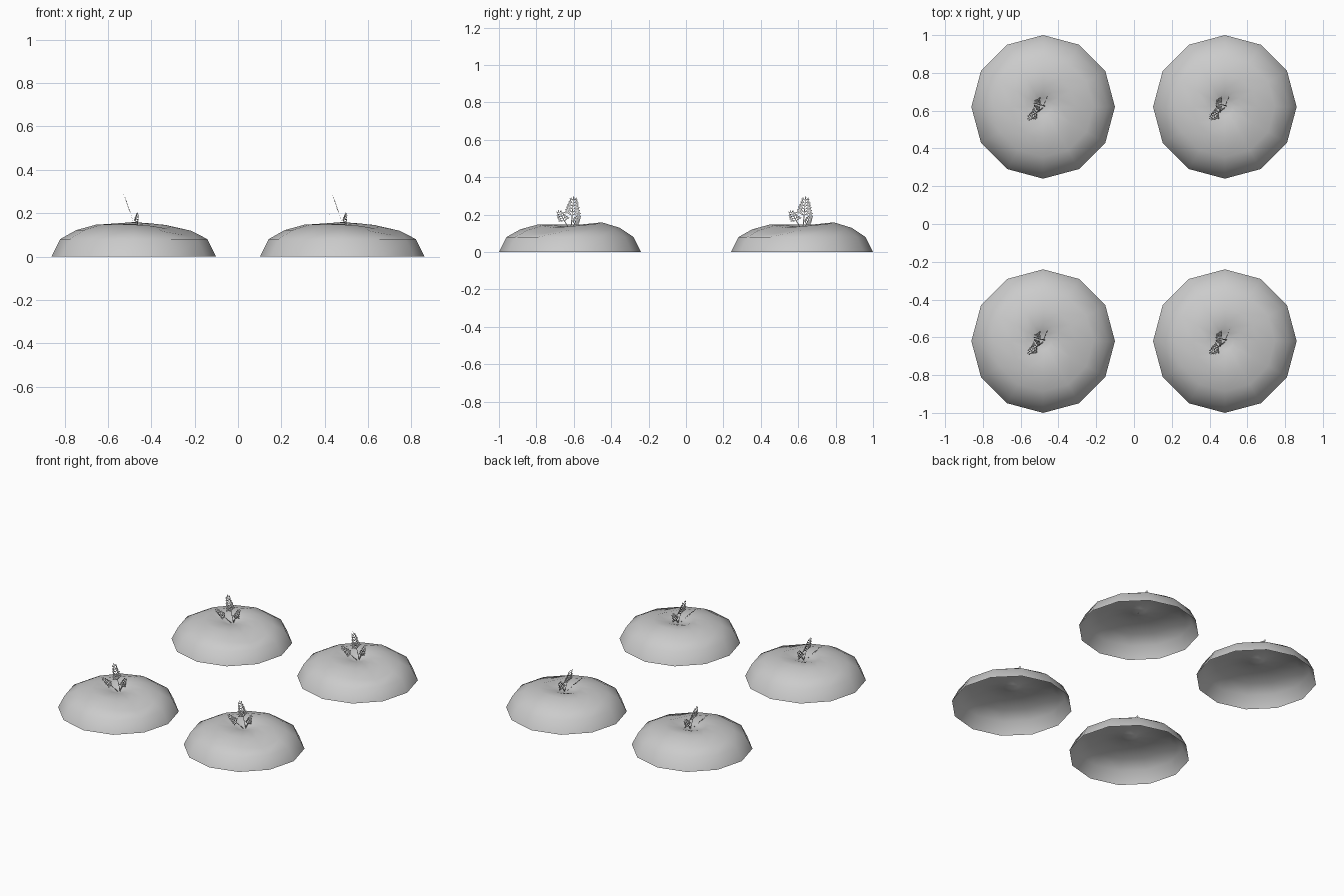
import bpy, bmesh
from math import cos, sin, pi, exp
from mathutils import Vector

cube = bpy.data.objects.get("Cube")
if cube:
    bpy.data.objects.remove(cube)

grey = bpy.data.materials.new("pale grey")
grey.use_nodes = True
COLOUR = (0.6, 0.6, 0.6, 1)
grey.diffuse_color = COLOUR
grey.node_tree.nodes["Principled BSDF"].inputs["Base Color"].default_value = COLOUR


def finish(bm, name):
    mesh = bpy.data.meshes.new(name)
    bm.to_mesh(mesh)
    bm.free()
    mesh.materials.append(grey)
    return mesh


def bump(x, y, cx, cy, size):
    return exp(-((x - cx) ** 2 + (y - cy) ** 2) / size ** 2)


# Open twelve-sided soil mound with a central hollow and a sunken side
def mound_mesh():
    bm = bmesh.new()
    profile = [(0.38, 0), (0.34, 0.08), (0.265, 0.122), (0.17, 0.148), (0.09, 0.147), (0.045, 0.133)]
    sides = 12
    rings = []
    for r, z in profile:
        ring = []
        for i in range(sides):
            a = 2 * pi * i / sides
            x, y = r * cos(a), r * sin(a)
            dz = 0
            if 0.05 < r < 0.3:
                dz = 0.012 * bump(x, y, 0, 0.2, 0.1) - 0.025 * bump(x, y, 0.2, -0.13, 0.1)
                dz -= 0.012 * bump(x, y, 0.1, 0, 0.08)
            ring.append(bm.verts.new((x, y, z + dz)))
        rings.append(ring)
    for low, high in zip(rings, rings[1:]):
        for i in range(sides):
            j = (i + 1) % sides
            bm.faces.new((low[i], low[j], high[j], high[i]))
    tip = bm.verts.new((-0.01, 0.02, 0.12))
    for i in range(sides):
        bm.faces.new((rings[-1][i], rings[-1][(i + 1) % sides], tip))
    for f in bm.faces:
        f.smooth = True
    return finish(bm, "mound")


# Flat feathered frond: a tapering stem with paired lobed leaflets
def frond(bm, base, tip, across, leaflet, pairs, bare):
    base, tip = Vector(base), Vector(tip)
    up = (tip - base).normalized()
    side = Vector(across)
    side = (side - up * side.dot(up)).normalized()
    length = (tip - base).length

    def face(points):
        bm.faces.new([bm.verts.new(base + side * u + up * v) for u, v in points])

    face([(-0.003, 0), (0.003, 0), (0.001, length), (-0.001, length)])

    def blade(u, v, du, dv, w):
        face([(u, v), (u + du * .5 + dv * w, v + dv * .5 - du * w),
              (u + du, v + dv), (u + du * .5 - dv * w, v + dv * .5 + du * w)])

    for k in range(pairs):
        t = k / pairs
        v = length * (bare + (0.95 - bare) * t)
        size = leaflet * (1 - 0.6 * t)
        for s in (-1, 1):
            blade(0, v, s * size * .8, size * .6, .13)
            blade(s * size * .4, v + size * .3, s * size * .2, size * .5, .2)
            blade(s * size * .4, v + size * .3, s * size * .55, size * .02, .2)
    blade(0, length * .88, 0, length * .12, .2)


def sprout_mesh():
    bm = bmesh.new()
    frond(bm, (0.01, 0.005, 0.125), (-0.05, 0.02, 0.3), (0.05, 1, 0), 0.05, 6, 0.4)
    frond(bm, (0, -0.005, 0.125), (-0.085, -0.065, 0.225), (0.25, 1, -0.3), 0.037, 5, 0.4)
    frond(bm, (0.005, 0.01, 0.125), (0.02, 0.055, 0.205), (0.45, 1, -0.2), 0.03, 5, 0.3)
    return finish(bm, "sprout")


mound, sprout = mound_mesh(), sprout_mesh()

# Two by two plot of planted mounds
for row, y in (("front", -0.62), ("back", 0.62)):
    for col, x in (("right", -0.481), ("left", 0.481)):
        for part, mesh in (("mound", mound), ("sprout", sprout)):
            obj = bpy.data.objects.new(f"{row}_{col}_{part}", mesh)
            obj.location = (x, y, 0)
            bpy.context.collection.objects.link(obj)
